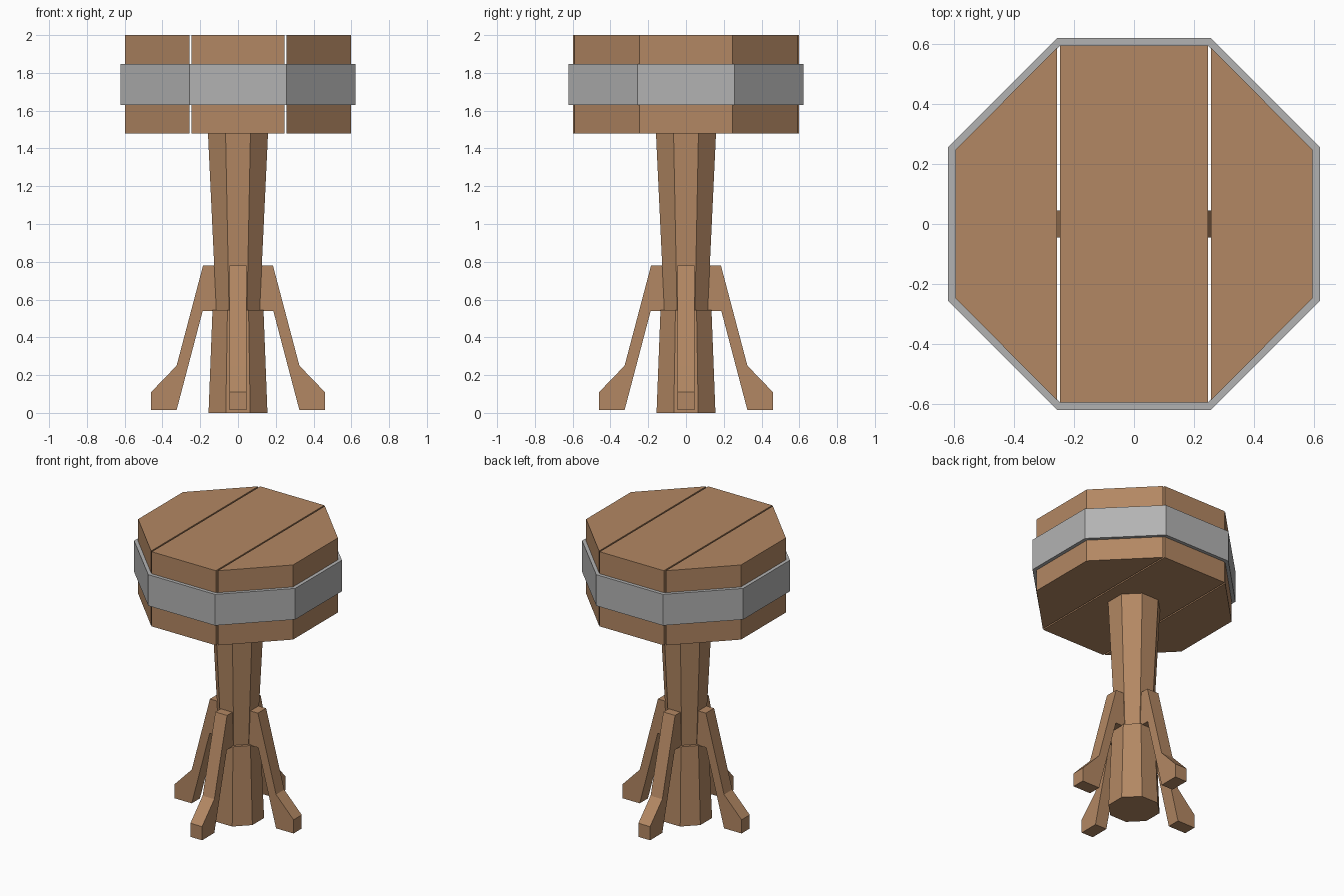
import bpy, bmesh, math
from mathutils import Matrix

if "Cube" in bpy.data.objects:
    bpy.data.objects.remove(bpy.data.objects["Cube"])


def material(name, rgb):
    m = bpy.data.materials.new(name)
    m.diffuse_color = (*rgb, 1)
    m.use_nodes = True
    m.node_tree.nodes["Principled BSDF"].inputs["Base Color"].default_value = m.diffuse_color
    return m


WOOD = material("warm wood", (0.45, 0.245, 0.125))
METAL = material("grey metal", (0.45, 0.45, 0.45))


def finish(bm, name, mat):
    bmesh.ops.recalc_face_normals(bm, faces=bm.faces)
    me = bpy.data.meshes.new(name)
    bm.to_mesh(me)
    bm.free()
    me.materials.append(mat)
    ob = bpy.data.objects.new(name, me)
    bpy.context.collection.objects.link(ob)
    return ob


def octagon(apothem):
    r = apothem / math.cos(math.pi / 8)
    return [(r * math.cos((i + 0.5) * math.pi / 4),
             r * math.sin((i + 0.5) * math.pi / 4)) for i in range(8)]


def loft(name, mat, rings, capped=True):
    """Join equal-length rings of points; without caps the last meets the first."""
    bm = bmesh.new()
    loops = [[bm.verts.new(p) for p in ring] for ring in rings]
    n = len(loops[0])
    pairs = list(zip(loops, loops[1:]))
    if capped:
        bm.faces.new(loops[0])
        bm.faces.new(loops[-1])
    else:
        pairs.append((loops[-1], loops[0]))
    for a, b in pairs:
        for i in range(n):
            j = (i + 1) % n
            bm.faces.new((a[i], a[j], b[j], b[i]))
    return finish(bm, name, mat)


def oct_ring(apothem, z):
    return [(x, y, z) for x, y in octagon(apothem)]


def plank(name, outline):
    loft(name, WOOD, [[(x, y, z) for x, y in outline] for z in (1.48, 2.0)])


# Head: three planks with narrow gaps between them
A, C = 0.597, 0.247
plank("middle_plank", [(-C, -A), (C, -A), (C, A), (-C, A)])
for side, label in ((-1, "left"), (1, "right")):
    plank(label + "_plank", [(side * x, y) for x, y in
                             ((0.257, -0.59), (A, -C), (A, C), (0.257, 0.59))])

# Metal band around the planks
loft("metal_band", METAL, [oct_ring(a, z) for a, z in
     ((0.596, 1.63), (0.621, 1.63), (0.621, 1.847), (0.596, 1.847))], capped=False)

# Post: lower stump and flared upper shaft
loft("lower_post", WOOD, [oct_ring(0.156, 0.0), oct_ring(0.135, 0.545)])
loft("upper_post", WOOD, [oct_ring(0.115, 0.545), oct_ring(0.159, 1.481)])

# Four braced legs
LEG = [(0.05, 0.54), (0.187, 0.54), (0.325, 0.015), (0.46, 0.015),
       (0.46, 0.11), (0.325, 0.25), (0.185, 0.78), (0.05, 0.78)]
for k, label in enumerate(("right", "back", "left", "front")):
    leg = loft(label + "_leg", WOOD,
               [[(x, y, z) for x, z in LEG] for y in (-0.045, 0.045)])
    leg.data.transform(Matrix.Rotation(k * math.pi / 2, 4, 'Z'))
